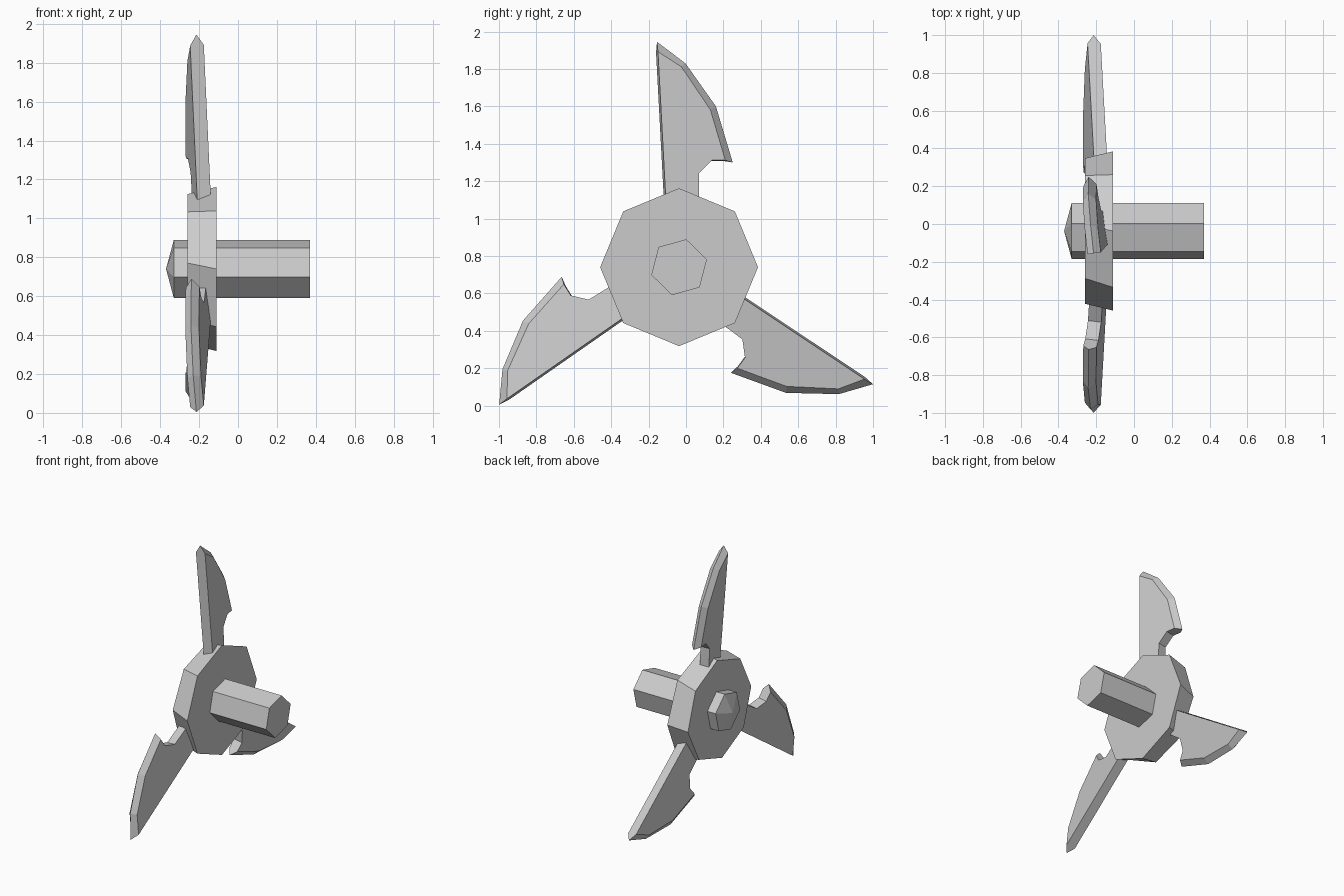
import bpy, bmesh
from math import cos, sin, radians, tau
from mathutils import Matrix, Vector

if "Cube" in bpy.data.objects:
    bpy.data.objects.remove(bpy.data.objects["Cube"])

CY, CZ = -0.037, 0.74  # rotor axis, running along x

grey = bpy.data.materials.new("light grey")
grey.use_nodes = True
colour = (0.6, 0.6, 0.6, 1)
grey.diffuse_color = colour
grey.node_tree.nodes["Principled BSDF"].inputs["Base Color"].default_value = colour


def finish(bm, name):
    bmesh.ops.recalc_face_normals(bm, faces=bm.faces)
    mesh = bpy.data.meshes.new(name)
    bm.to_mesh(mesh)
    bm.free()
    mesh.materials.append(grey)
    obj = bpy.data.objects.new(name, mesh)
    bpy.context.collection.objects.link(obj)
    return obj


def ring(bm, x, radius, sides, start):
    angles = [radians(start) + tau * i / sides for i in range(sides)]
    return [bm.verts.new((x, CY + radius * cos(a), CZ + radius * sin(a))) for a in angles]


def bridge(bm, a, b):
    n = len(a)
    for i in range(n):
        j = (i + 1) % n
        bm.faces.new((a[i], a[j], b[j], b[i]))


# Eight-sided hub, slightly tapered and twisted
bm = bmesh.new()
near = ring(bm, -0.26, 0.386, 8, -4.5)
far = ring(bm, -0.11, 0.422, 8, 0)
bridge(bm, near, far)
bm.faces.new(near)
bm.faces.new(far)
finish(bm, "hub")

# Six-sided shaft with a pointed nose
bm = bmesh.new()
near = ring(bm, -0.33, 0.154, 6, 15.5)
far = ring(bm, 0.37, 0.154, 6, 15.5)
bridge(bm, near, far)
bm.faces.new(far)
nose = bm.verts.new((-0.37, CY, CZ))
for i in range(6):
    bm.faces.new((near[i], near[(i + 1) % 6], nose))
finish(bm, "shaft")

# Blade outlines as (y, z): flat faces, and the sharp trailing rim
FLAT = [(-0.155, 1.89), (-0.03, 1.81), (0.125, 1.58), (0.205, 1.31),
        (0.135, 1.31), (0.065, 1.24), (0.065, 0.95), (-0.105, 0.95)]
RIM = [(-0.155, 1.945), (-0.003, 1.83), (0.16, 1.6), (0.25, 1.3)]
NORMAL = Vector((1, 0.15, 0.054))


def on_plane(y, z, offset=0):
    # the blade lies in a plane pitched against the hub
    return Vector((-0.132 - 0.15 * y - 0.054 * z, y, z)) + NORMAL * offset


def blade(name, angle):
    bm = bmesh.new()
    back = [bm.verts.new(on_plane(y, z, -0.035)) for y, z in FLAT]
    front = [bm.verts.new(on_plane(y, z, 0.035)) for y, z in FLAT]
    rim = [bm.verts.new(on_plane(y, z)) for y, z in RIM]
    for side in (back, front):
        bm.faces.new(side)
        for i in range(3):
            bm.faces.new((side[i], side[i + 1], rim[i + 1], rim[i]))
    for i in range(4, 7):
        bm.faces.new((back[i], back[i + 1], front[i + 1], front[i]))
    bm.faces.new((back[7], back[0], rim[0], front[0], front[7]))
    bm.faces.new((back[4], back[3], rim[3], front[3], front[4]))
    bmesh.ops.rotate(bm, verts=bm.verts, cent=(0, CY, CZ),
                     matrix=Matrix.Rotation(radians(angle), 3, "X"))
    finish(bm, name)


for name, angle in (("top_blade", 0), ("back_blade", -126.7), ("front_blade", 121.8)):
    blade(name, angle)
